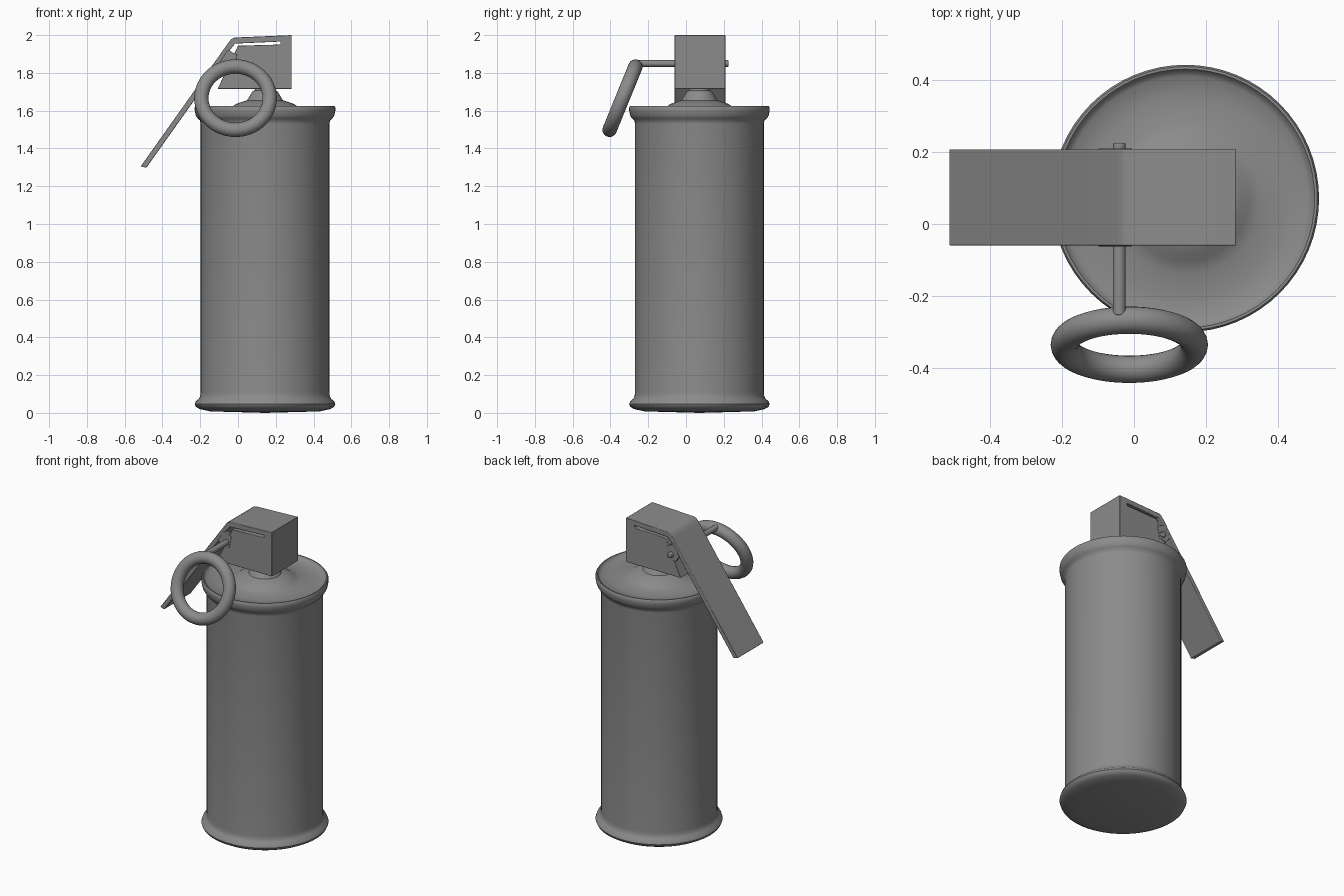
import bpy, bmesh, math
from mathutils import Vector

cube = bpy.data.objects.get("Cube")
if cube:
    bpy.data.objects.remove(cube, do_unlink=True)

grey = bpy.data.materials.new("plain grey")
grey.use_nodes = True
colour = (0.26, 0.26, 0.26, 1)
grey.diffuse_color = colour
grey.node_tree.nodes["Principled BSDF"].inputs["Base Color"].default_value = colour

AXIS = Vector((0.143, 0.071, 0))  # centre line of the canister
SIDES = (-0.06, 0.208)            # lever and fuse width along y
PIN = Vector((-0.041, 0, 1.85))


def finish(obj, name, bevel=0):
    obj.name = name
    obj.data.materials.append(grey)
    if bevel:
        mod = obj.modifiers.new("soft edges", 'BEVEL')
        mod.width = bevel
        mod.segments = 2
    bpy.ops.object.select_all(action='DESELECT')
    obj.select_set(True)
    bpy.context.view_layer.objects.active = obj
    bpy.ops.object.shade_smooth_by_angle(angle=math.radians(40))
    return obj


def from_bmesh(bm, name, bevel=0):
    bmesh.ops.recalc_face_normals(bm, faces=bm.faces)
    mesh = bpy.data.meshes.new(name)
    bm.to_mesh(mesh)
    bm.free()
    obj = bpy.data.objects.new(name, mesh)
    bpy.context.collection.objects.link(obj)
    return finish(obj, name, bevel)


def lathe(name, profile):
    bm = bmesh.new()
    verts = [bm.verts.new(AXIS + Vector((r, 0, z))) for r, z in profile]
    edges = [bm.edges.new(pair) for pair in zip(verts, verts[1:])]
    bmesh.ops.spin(bm, geom=verts + edges, cent=AXIS, axis=(0, 0, 1),
                   angle=math.tau, steps=64, use_merge=True)
    bmesh.ops.remove_doubles(bm, verts=bm.verts, dist=0.0001)
    return from_bmesh(bm, name)


def extrude_side(name, outline, y0, y1, bevel=0):
    bm = bmesh.new()
    face = bm.faces.new([bm.verts.new((x, y0, z)) for x, z in outline])
    new = bmesh.ops.extrude_face_region(bm, geom=[face])["geom"]
    bmesh.ops.translate(bm, vec=(0, y1 - y0, 0),
                        verts=[v for v in new if isinstance(v, bmesh.types.BMVert)])
    return from_bmesh(bm, name, bevel)


def rod(name, y0, y1, radius):
    bpy.ops.mesh.primitive_cylinder_add(
        vertices=24, radius=radius, depth=y1 - y0,
        location=(PIN.x, (y0 + y1) / 2, PIN.z), rotation=(math.pi / 2, 0, 0))
    return finish(bpy.context.object, name, 0.005)


# Canister with rolled rims, dished lid and raised neck
lathe("canister", [
    (0, 0.0), (0.29, 0.008), (0.345, 0.02), (0.366, 0.032), (0.372, 0.046),
    (0.367, 0.06), (0.35, 0.075), (0.343, 0.09), (0.341, 0.11),
    (0.341, 1.53), (0.344, 1.548), (0.358, 1.56), (0.367, 1.575),
    (0.372, 1.6), (0.372, 1.617), (0.367, 1.625), (0.36, 1.625),
    (0.353, 1.615), (0.34, 1.606), (0.28, 1.603), (0.21, 1.607),
    (0.175, 1.62), (0.155, 1.635), (0.125, 1.645), (0.095, 1.655),
    (0.08, 1.68), (0.068, 1.7), (0.055, 1.707), (0.05, 1.74), (0, 1.74)])

# Fuse block and bent lever share one outline, split by a narrow slot
extrude_side("fuse_and_lever", [
    (0.284, 1.715), (0.284, 2.0), (-0.02, 1.987), (-0.037, 1.978),
    (-0.053, 1.957), (-0.515, 1.305), (-0.485, 1.298), (-0.04, 1.925),
    (-0.015, 1.955), (0.225, 1.966), (0.225, 1.95), (0.0, 1.944),
    (-0.108, 1.715)], *SIDES, bevel=0.003)

# Lugs that hold the pin between lever and block
for name, y in (("front_lug", SIDES[0] - 0.002), ("back_lug", SIDES[1] - 0.018)):
    extrude_side(name, [(-0.055, 1.922), (-0.005, 1.896), (-0.02, 1.82),
                        (-0.07, 1.81), (-0.1, 1.85)], y, y + 0.02, 0.002)

# Safety pin and its pull ring
rod("safety_pin", -0.255, 0.226, 0.018)
bpy.ops.mesh.primitive_torus_add(
    major_segments=48, minor_segments=20, major_radius=0.181, minor_radius=0.038,
    location=(-0.013, -0.336, 1.666), rotation=(math.radians(67.8), 0, 0))
finish(bpy.context.object, "pull_ring")
